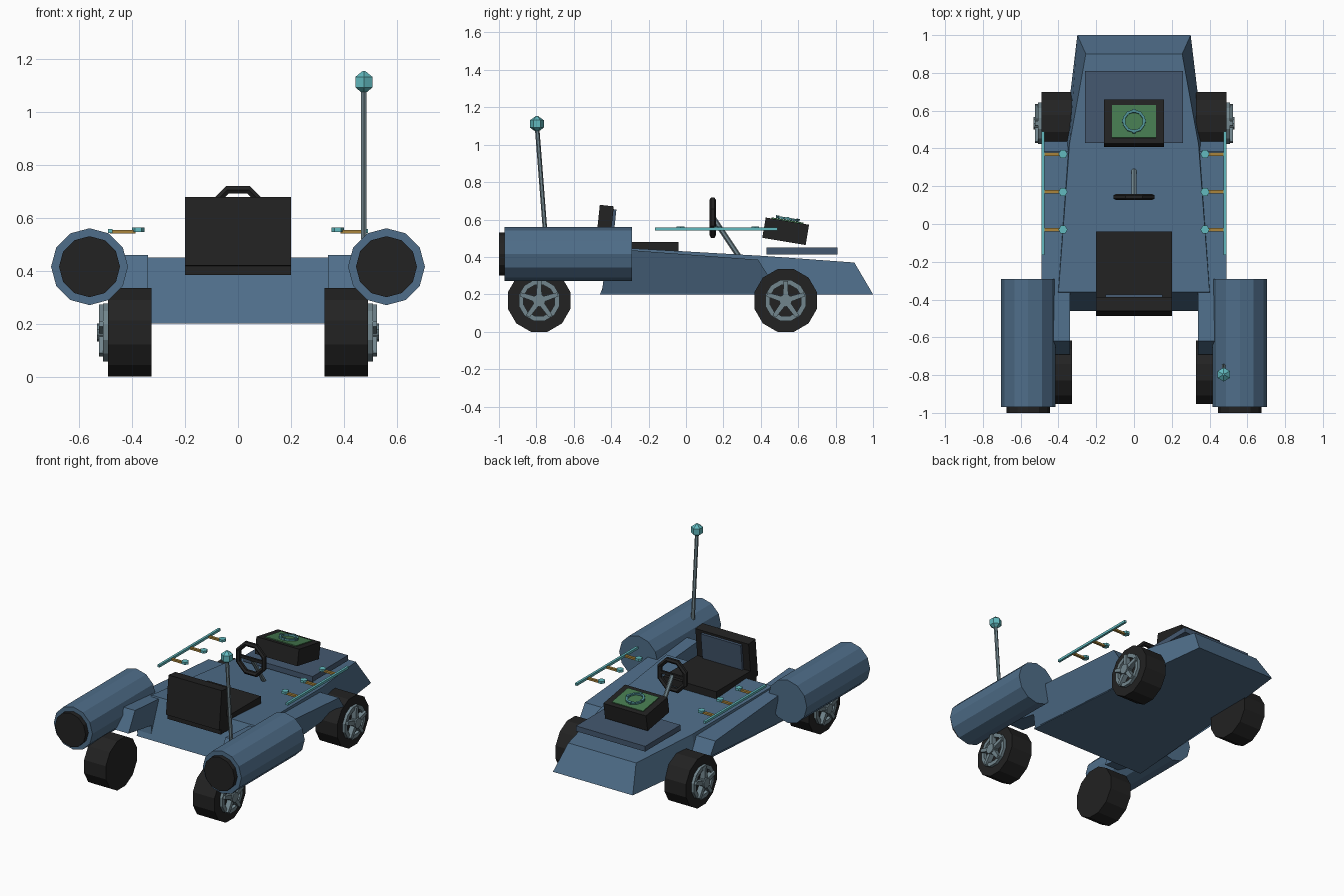
import bpy, bmesh, math
from mathutils import Vector, Matrix

if "Cube" in bpy.data.objects:
    bpy.data.objects.remove(bpy.data.objects["Cube"])


def material(name, rgb):
    m = bpy.data.materials.new(name)
    m.diffuse_color = (*rgb, 1)
    m.use_nodes = True
    m.node_tree.nodes["Principled BSDF"].inputs["Base Color"].default_value = m.diffuse_color
    return m


BLUE = material("body blue", (0.078, 0.155, 0.252))
NAVY = material("panel navy", (0.058, 0.098, 0.160))
BLACK = material("rubber black", (0.016, 0.016, 0.016))
STEEL = material("steel", (0.165, 0.235, 0.265))
CYAN = material("cyan", (0.122, 0.49, 0.52))
TEAL = material("dark teal", (0.075, 0.27, 0.29))
ORANGE = material("amber", (0.40, 0.235, 0.045))
GREEN = material("screen green", (0.061, 0.195, 0.08))


def build(name, verts, faces, mat):
    bm = bmesh.new()
    vs = [bm.verts.new(v) for v in verts]
    for f in faces:
        bm.faces.new([vs[i] for i in f])
    bmesh.ops.recalc_face_normals(bm, faces=bm.faces)
    me = bpy.data.meshes.new(name)
    bm.to_mesh(me)
    bm.free()
    me.materials.append(mat)
    ob = bpy.data.objects.new(name, me)
    bpy.context.collection.objects.link(ob)
    return ob


def loft(name, a, b, mat):
    """Solid between two matching outlines."""
    n = len(a)
    faces = [(i, (i + 1) % n, n + (i + 1) % n, n + i) for i in range(n)]
    return build(name, a + b, faces + [tuple(range(n)), tuple(range(n, 2 * n))], mat)


def box(name, centre, size, mat, tilt=0):
    x, y, z = (s / 2 for s in size)
    rot = Matrix.Rotation(math.radians(tilt), 3, 'X')
    ends = [[rot @ Vector((sx * x, sy * y, sz * z)) + Vector(centre)
             for sy, sz in ((-1, -1), (1, -1), (1, 1), (-1, 1))] for sx in (-1, 1)]
    return loft(name, ends[0], ends[1], mat)


def lathe(name, origin, axis, profile, n, mat, phase=0.0, closed=False):
    """Spin (distance, radius) points round an axis; closed makes a ring."""
    d = Vector(axis).normalized()
    ref = Vector((0, 0, 1)) if abs(d.z) < 0.9 else Vector((0, 1, 0))
    u = (ref - d * ref.dot(d)).normalized()
    v = d.cross(u)
    verts = []
    for t, r in profile:
        for i in range(n):
            ang = 2 * math.pi * (i + phase) / n
            verts.append(Vector(origin) + d * t + (u * math.cos(ang) + v * math.sin(ang)) * r)
    m = len(profile)
    faces = []
    for k in range(m if closed else m - 1):
        p, q = k * n, (k + 1) % m * n
        faces += [(p + i, p + (i + 1) % n, q + (i + 1) % n, q + i) for i in range(n)]
    if not closed:
        faces += [tuple(range(n)), tuple(range((m - 1) * n, m * n))]
    return build(name, verts, faces, mat)


def rod(name, a, b, r, n, mat, phase=0.0):
    d = Vector(b) - Vector(a)
    return lathe(name, a, d, [(0, r), (d.length, r)], n, mat, phase)


# Wedge hull: bottom outline and narrower top outline
bottom = [(-.44, -.46, .2), (.44, -.46, .2), (.30, 1, .2), (-.30, 1, .2)]
loft("hull", [Vector(p) for p in
              (bottom[0], bottom[1], (.37, .42, .2), bottom[2], bottom[3], (-.37, .42, .2))],
     [Vector(p) for p in ((-.40, -.36, .45), (.40, -.36, .45), (.342, .42, .405),
                          (.255, .9, .37), (-.255, .9, .37), (-.342, .42, .405))], BLUE)

# Hood plate, console with screen and ring
box("hood_plate", (0, .62, .432), (.52, .38, .036), NAVY)
T = -9.5
rot = Matrix.Rotation(math.radians(T), 3, 'X')
console = Vector((0, .533, .537))
box("console", console, (.32, .235, .11), BLACK, T)
box("console_screen", console + rot @ Vector((0, 0, .057)), (.235, .175, .008), GREEN, T)
lathe("screen_ring", console + rot @ Vector((0, 0, .062)), rot @ Vector((0, 0, 1)),
      [(0, .062), (.012, .062), (.012, .048), (0, .048)], 10, TEAL, 0, True)
for i in range(4):
    a = math.pi / 2 * i
    box("ring_marker", console + rot @ Vector((.055 * math.cos(a), .055 * math.sin(a), .07)),
        (.018, .018, .014), TEAL, T)

# Seat
box("seat_cushion", (0, -.255, .432), (.40, .43, .096), BLACK)
box("seat_back", (0, -.437, .545), (.40, .075, .26), BLACK, -6)
box("seat_back_panel", (0, -.391, .56), (.30, .018, .19), NAVY, -6)

# Steering wheel and column
ring = [(.017 * math.cos(math.pi * k / 3), .103 + .017 * math.sin(math.pi * k / 3)) for k in range(6)]
lathe("steering_wheel", (0, .143, .61), (0, 1, 0), ring, 8, BLACK, .5, True)
rod("steering_column", (0, .145, .61), (0, .285, .40), .014, 6, STEEL)
box("steering_spoke", (0, .143, .61), (.20, .014, .02), BLACK)

# Antenna
rod("antenna_rod", (.475, -.752, .52), (.475, -.796, 1.09), .012, 6, STEEL)
lathe("antenna_tip", (.475, -.797, 1.073), (0, 0, 1),
      [(0, .012), (.018, .037), (.058, .037), (.08, .006)], 6, CYAN)

for s in (-1, 1):
    side = "right" if s > 0 else "left"

    # Side arm reaching over both wheels: (y, z, outer x)
    arm = [(-.69, .33, .47), (-.62, .46, .49), (.385, .385, .49), (.44, .30, .49),
           (.40, .205, .375), (-.45, .205, .44), (-.44, .29, .46)]
    loft(side + "_arm", [Vector((s * .34, y, z)) for y, z, x in arm],
         [Vector((s * x, y, z)) for y, z, x in arm], BLUE)

    # Thruster and nozzle
    rod(side + "_thruster", (s * .56, -.97, .415), (s * .56, -.29, .415), .145, 12, BLUE)
    rod(side + "_nozzle", (s * .56, -1, .415), (s * .56, -.96, .415), .115, 12, BLACK)

    # Floating rail with three contacts
    box(side + "_rail", (s * .482, .163, .55), (.016, .655, .016), CYAN)
    for y in (-.03, .17, .37):
        box(side + "_rail_arm", (s * .435, y, .547), (.095, .018, .013), ORANGE)
        lathe(side + "_rail_contact", (s * .376, y, .546), (0, 0, 1),
              [(0, .024), (.016, .024)], 6, CYAN, .5)

    # Wheels: tyre, rim ring, hub and five spokes
    for y, end in ((-.785, "rear"), (.533, "nose")):
        tag = f"{side}_{end}_"
        rod(tag + "tyre", (s * .327, y, .167), (s * .49, y, .167), .173, 12, BLACK, .5)
        lathe(tag + "rim", (s * .485, y, .167), (s, 0, 0),
              [(0, .113), (.024, .113), (.024, .086), (0, .086)], 12, STEEL, .5, True)
        rod(tag + "hub", (s * .485, y, .167), (s * .532, y, .167), .034, 10, STEEL)
        for k in range(5):
            a = 2 * math.pi * k / 5
            c, n = math.cos(a), math.sin(a)
            ends = []
            for r, w in ((.02, .015), (.105, .011)):
                ends.append([Vector((s * x, y + n * r + c * q * w, .167 + c * r - n * q * w))
                             for x, q in ((.488, -1), (.488, 1), (.524, 1), (.524, -1))])
            loft(tag + "spoke", ends[0], ends[1], STEEL)
